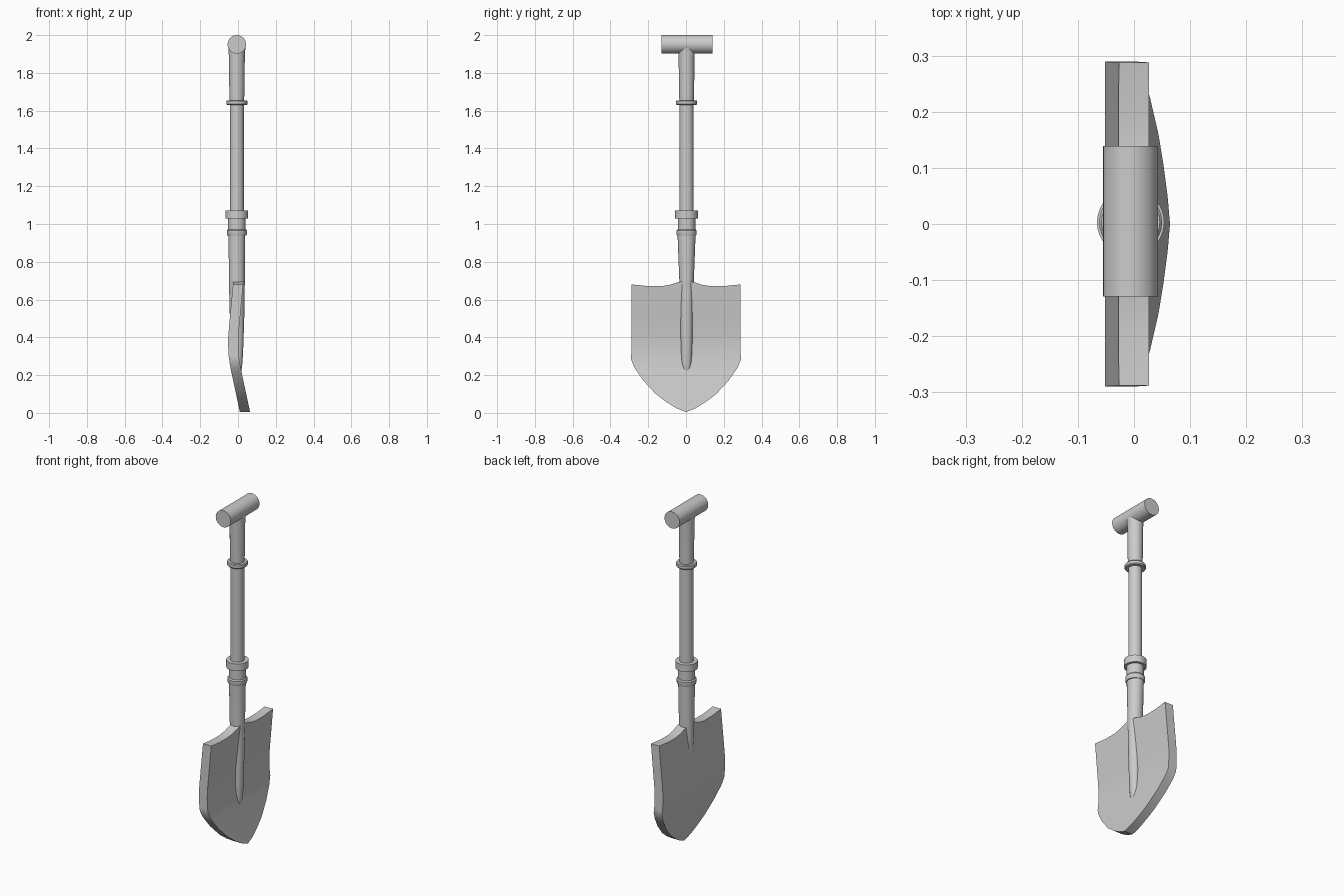
import bpy, bmesh, math
from mathutils import Vector

if "Cube" in bpy.data.objects:
    bpy.data.objects.remove(bpy.data.objects["Cube"])

CX, CY = -0.006, 0.003   # shaft axis
SIDES = 32


def finish(name, bm):
    bmesh.ops.recalc_face_normals(bm, faces=bm.faces)
    me = bpy.data.meshes.new(name)
    bm.to_mesh(me)
    bm.free()
    ob = bpy.data.objects.new(name, me)
    bpy.context.collection.objects.link(ob)
    bpy.ops.object.select_all(action='DESELECT')
    ob.select_set(True)
    bpy.context.view_layer.objects.active = ob
    bpy.ops.object.shade_smooth_by_angle(angle=math.radians(30))
    return ob


def loft(name, rings):
    """Capped tube through elliptical rings (z, centre x, radius x, radius y)."""
    bm = bmesh.new()
    loops = []
    for z, cx, rx, ry in rings:
        angles = [2 * math.pi * i / SIDES for i in range(SIDES)]
        loops.append([bm.verts.new((cx + rx * math.cos(a), CY + ry * math.sin(a), z))
                      for a in angles])
    for a, b in zip(loops, loops[1:]):
        for i in range(SIDES):
            j = (i + 1) % SIDES
            bm.faces.new((a[i], a[j], b[j], b[i]))
    bm.faces.new(loops[0])
    bm.faces.new(loops[-1])
    return finish(name, bm)


def tube(name, *profile):
    return loft(name, [(z, CX, r, r) for z, r in profile])


# Blade: half outline mirrored, extruded through x, then bent along z
half = [(0.05, 0.69), (0.085, 0.678), (0.13, 0.671), (0.2, 0.671), (0.288, 0.68),
        (0.29, 0.28), (0.272, 0.238), (0.225, 0.17), (0.16, 0.1),
        (0.105, 0.058), (0.05, 0.024)]
outline = [(0, 0.7)] + half + [(0, 0.004)] + [(-y, z) for y, z in reversed(half)]
bend = [(0.0, 0.011), (0.21, -0.034), (0.25, -0.042), (0.3, -0.049),
        (0.35, -0.052), (0.4, -0.052), (0.46, -0.047), (0.7, -0.025)]


def bend_x(z):
    for (z0, x0), (z1, x1) in zip(bend, bend[1:]):
        if z <= z1:
            return x0 + (x1 - x0) * (z - z0) / (z1 - z0)
    return bend[-1][1]


bm = bmesh.new()
face = bm.faces.new([bm.verts.new((0, y, z)) for y, z in outline])
ext = bmesh.ops.extrude_face_region(bm, geom=[face])
bmesh.ops.translate(bm, vec=(0.054, 0, 0),
                    verts=[g for g in ext["geom"] if isinstance(g, bmesh.types.BMVert)])
for z, _ in bend[1:-1]:
    bmesh.ops.bisect_plane(bm, geom=bm.verts[:] + bm.edges[:] + bm.faces[:],
                           plane_co=Vector((0, 0, z)), plane_no=Vector((0, 0, 1)))
for v in bm.verts:
    v.co.x += bend_x(v.co.z)
finish("blade", bm)

# Socket tapering into the ridge on the blade
loft("socket", [(0.22, 0.002, 0.014, 0.015), (0.235, 0.001, 0.019, 0.022),
                (0.27, 0.0, 0.024, 0.027), (0.35, 0.0, 0.028, 0.03),
                (0.5, -0.005, 0.038, 0.034), (0.69, CX, 0.042, 0.038),
                (0.95, CX, 0.044, 0.048)])

# Shaft and collars
tube("shaft", (0.9, 0.037), (1.66, 0.037))
tube("socket_ring", (0.938, 0.05), (0.945, 0.053), (0.965, 0.053), (0.972, 0.048))
tube("lower_sleeve", (0.96, 0.046), (1.04, 0.046))
tube("lower_collar", (1.03, 0.06), (1.072, 0.06))
tube("upper_collar", (1.63, 0.052), (1.635, 0.056), (1.65, 0.056), (1.655, 0.052))
tube("upper_sleeve", (1.645, 0.038), (1.7, 0.04), (1.88, 0.042), (1.95, 0.046))

# T handle
grip = tube("grip", (-0.134, 0.049), (0.134, 0.049))
for v in grip.data.vertices:
    x, y, z = v.co
    v.co = (x, 0.005 + z, 1.951 - (y - CY))
